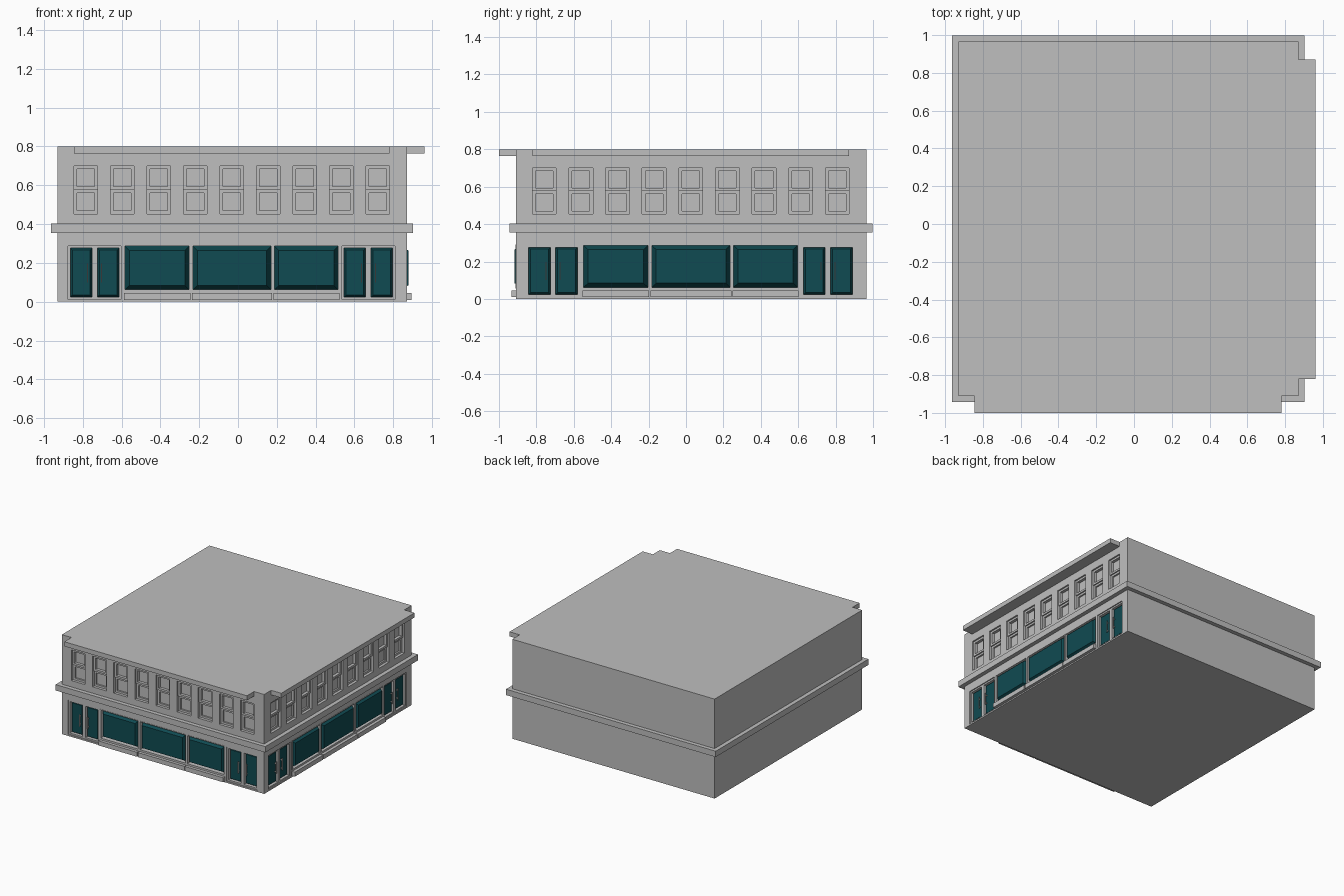
import bpy, bmesh
from mathutils import Vector

cube = bpy.data.objects.get("Cube")
if cube:
    bpy.data.objects.remove(cube, do_unlink=True)


def material(name, rgb):
    m = bpy.data.materials.new(name)
    m.use_nodes = True
    m.diffuse_color = (*rgb, 1)
    m.node_tree.nodes["Principled BSDF"].inputs["Base Color"].default_value = (*rgb, 1)
    return m


STONE = material("grey stone", (0.52, 0.52, 0.52))
GLASS = material("teal glass", (0.005, 0.07, 0.085))

# Footprint and height of the main block
X0, X1, Y0, Y1, TOP = -0.93, 0.87, -0.91, 0.965, 0.8
STRETCH = (Y1 - Y0) / (X1 - X0)


# A facade point is (along the wall, outward from the wall, height)
def on_front(u, d, z):
    return Vector((u, Y0 - d, z))


def on_side(u, d, z):
    return Vector((X1 + d, Y0 + (u - X0) * STRETCH, z))


def in_world(x, y, z):
    return Vector((x, y, z))


def block(bm, place, u, d, z, bevel=0):
    """Box between three ranges; bevel shrinks the outer face into a frustum."""
    rings = []
    for depth, b in ((d[0], 0), (d[1], bevel)):
        a, e, lo, hi = u[0] + b, u[1] - b, z[0] + b, z[1] - b
        rings.append([bm.verts.new(place(p, depth, q))
                      for p, q in ((a, lo), (e, lo), (e, hi), (a, hi))])
    back, out = rings
    faces = [bm.faces.new(back), bm.faces.new(out)]
    for i in range(4):
        j = (i + 1) % 4
        faces.append(bm.faces.new((back[i], back[j], out[j], out[i])))
    bmesh.ops.recalc_face_normals(bm, faces=faces)


def frame(bm, place, u, d, z, w):
    """Rectangular frame of width w made of two posts and two rails."""
    block(bm, place, (u[0], u[0] + w), d, z)
    block(bm, place, (u[1] - w, u[1]), d, z)
    for lo in (z[0], z[1] - w):
        block(bm, place, (u[0] + w, u[1] - w), d, (lo, lo + w))


def finish(name, bm, mat):
    mesh = bpy.data.meshes.new(name)
    bm.to_mesh(mesh)
    bm.free()
    mesh.materials.append(mat)
    ob = bpy.data.objects.new(name, mesh)
    bpy.context.collection.objects.link(ob)
    return ob


# Layout shared by both street facades
SASHES = [(-0.845 + 0.188 * i, -0.723 + 0.188 * i) for i in range(9)]
SASH_Z = (0.453, 0.70)
DOORS = [(-0.876, -0.602), (0.535, 0.809)]
DOOR_Z = (0.012, 0.288)
SHOPS = [(-0.588, -0.246), (-0.238, 0.176), (0.182, 0.522)]
SHOP_Z = (0.056, 0.292)
DEPTH = 0.035

# Main block with the openings cut out of it
bm = bmesh.new()
block(bm, in_world, (X0, X1), (Y0, Y1), (0, TOP))
body = finish("main_block", bm, STONE)
bm = bmesh.new()
for place in (on_front, on_side):
    for spans, z in ((SASHES, SASH_Z), (DOORS, DOOR_Z), (SHOPS, SHOP_Z)):
        for u in spans:
            block(bm, place, u, (-DEPTH, 0.05), z)
cutter = finish("opening_cutter", bm, STONE)
cutter.hide_render = True
cut = body.modifiers.new("openings", 'BOOLEAN')
cut.object, cut.operation, cut.solver = cutter, 'DIFFERENCE', 'EXACT'
graph = bpy.context.evaluated_depsgraph_get()
body_mesh = bpy.data.meshes.new_from_object(body.evaluated_get(graph))
body.modifiers.clear()
body.data = body_mesh
bpy.data.objects.remove(cutter, do_unlink=True)

# Belt course running round all four walls
bm = bmesh.new()
block(bm, in_world, (X0 - 0.033, X1 + 0.033), (Y0 - 0.033, Y1 + 0.033), (0.355, 0.402))
finish("belt_course", bm, STONE)

for side, place in (("front", on_front), ("side", on_side)):
    # Cornice along the roof edge
    bm = bmesh.new()
    block(bm, place, (-0.845, 0.78), (-0.01, 0.09), (0.763, TOP))
    finish(side + "_cornice", bm, STONE)

    # Upper windows: upper sash stands in front of the lower one
    bm = bmesh.new()
    mid = sum(SASH_Z) / 2
    for u in SASHES:
        frame(bm, place, u, (-DEPTH, -0.022), (SASH_Z[0], mid), 0.016)
        frame(bm, place, u, (-DEPTH, -0.012), (mid, SASH_Z[1]), 0.016)
    finish(side + "_sash_windows", bm, STONE)

    # Shop windows with bevelled panes, thin trim and plinths below
    glass, trim, plinth = bmesh.new(), bmesh.new(), bmesh.new()
    for u in SHOPS:
        block(glass, place, (u[0] + 0.006, u[1] - 0.006), (-DEPTH, 0.008),
              (SHOP_Z[0] + 0.006, SHOP_Z[1] - 0.006), 0.022)
        frame(trim, place, u, (-DEPTH, 0.002), SHOP_Z, 0.006)
        block(plinth, place, u, (-0.01, 0.024), (0.01, 0.046))
    finish(side + "_shop_panes", glass, GLASS)
    finish(side + "_shop_trim", trim, STONE)
    finish(side + "_plinths", plinth, STONE)

    # Double doors with a centre post and pull handles
    glass, trim, pulls = bmesh.new(), bmesh.new(), bmesh.new()
    for u in DOORS:
        centre = sum(u) / 2
        frame(trim, place, u, (-DEPTH, -0.008), DOOR_Z, 0.012)
        block(trim, place, (centre - 0.014, centre + 0.014), (-DEPTH, -0.008),
              (DOOR_Z[0] + 0.012, DOOR_Z[1] - 0.012))
        for leaf in ((u[0] + 0.012, centre - 0.014), (centre + 0.014, u[1] - 0.012)):
            block(glass, place, leaf, (-DEPTH, -0.018),
                  (DOOR_Z[0] + 0.012, DOOR_Z[1] - 0.012), 0.01)
        for s in (-1, 1):
            x = centre + s * 0.036
            grip = (x - 0.003, x + 0.003)
            block(pulls, place, grip, (-0.008, -0.002), (0.1, 0.196))
            for z in (0.112, 0.178):
                block(pulls, place, grip, (-0.02, -0.008), (z, z + 0.006))
    finish(side + "_door_panes", glass, GLASS)
    finish(side + "_door_frames", trim, STONE)
    finish(side + "_door_handles", pulls, STONE)
